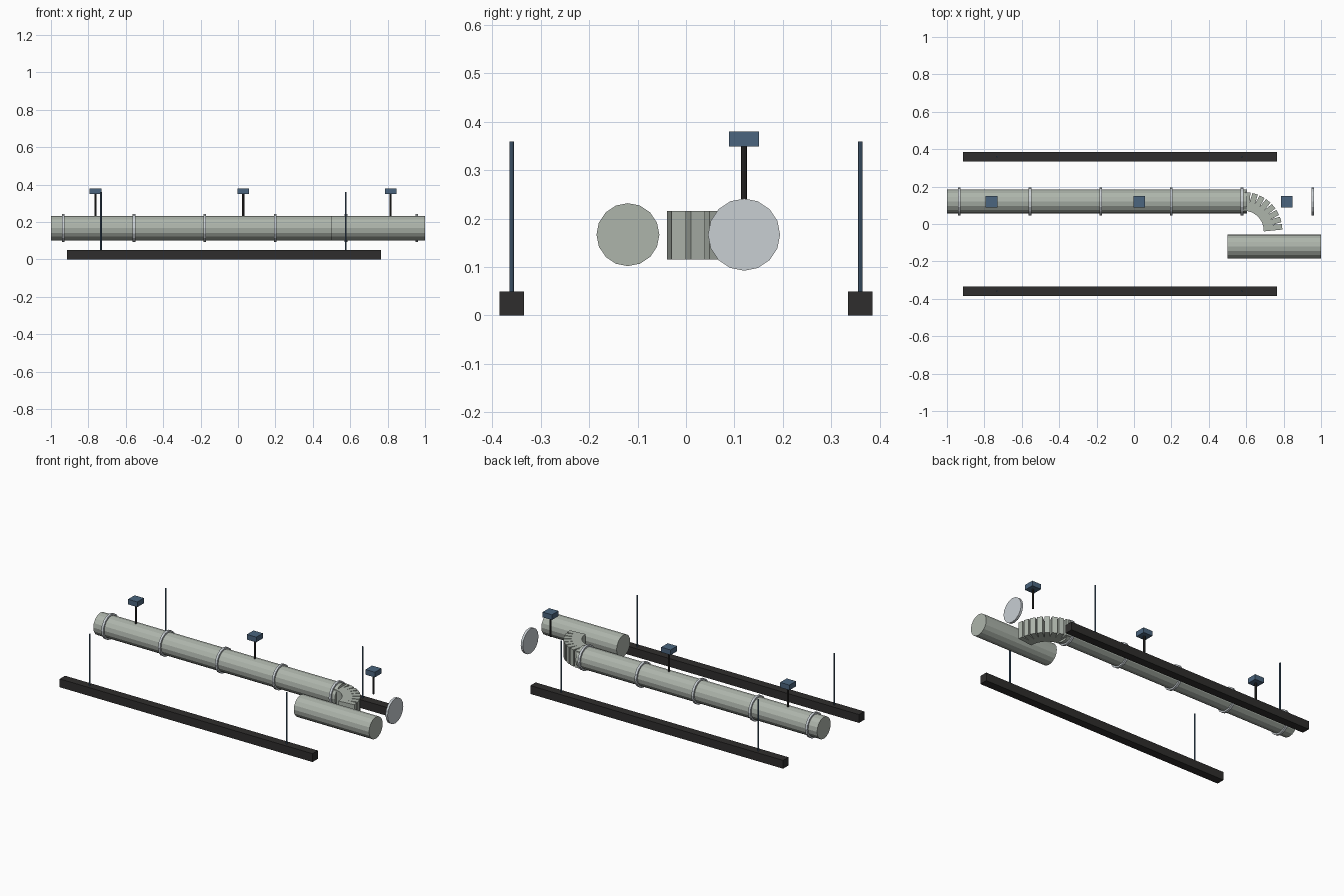
import bpy, math
from mathutils import Matrix, Vector

if "Cube" in bpy.data.objects:
    bpy.data.objects.remove(bpy.data.objects["Cube"])


def material(name, rgb):
    m = bpy.data.materials.new(name)
    m.diffuse_color = (*rgb, 1)
    m.use_nodes = True
    m.node_tree.nodes["Principled BSDF"].inputs["Base Color"].default_value = m.diffuse_color
    return m


DUCT = material("duct grey", (0.42, 0.46, 0.41))
FLANGE = material("flange silver", (0.58, 0.62, 0.65))
BLACK = material("dark steel", (0.028, 0.027, 0.026))
BLUE = material("steel blue", (0.07, 0.13, 0.21))


def box(name, centre, size, mat, angle=0):
    bpy.ops.mesh.primitive_cube_add(size=1, location=centre, rotation=(0, 0, angle))
    ob = bpy.context.object
    ob.name, ob.scale = name, size
    ob.data.materials.append(mat)
    return ob


def tube(name, start, end, radius, sides, mat):
    a, b = Vector(start), Vector(end)
    bpy.ops.mesh.primitive_cylinder_add(vertices=sides, radius=radius, depth=(b - a).length,
                                        location=(a + b) / 2)
    ob = bpy.context.object
    if abs(b.x - a.x) > 1e-6:
        ob.rotation_euler = (0, math.pi / 2, 0)
    ob.name = name
    ob.data.materials.append(mat)
    return ob


Z, Y = 0.167, 0.12

# Long duct and short return duct
tube("main_duct", (-1, Y, Z), (0.605, Y, Z), 0.065, 16, DUCT)
tube("return_duct", (0.5, -Y, Z), (1, -Y, Z), 0.065, 16, DUCT)

# Evenly spaced flange rings
for i in range(6):
    x = -0.934 + i * 0.3778
    tube(f"flange_ring_{i + 1}", (x - 0.007, Y, Z), (x + 0.007, Y, Z), 0.0745, 16, FLANGE)

# Segmented elbow: blocks fanned around a quarter turn
STEPS, RADIUS = 8, 0.155
for i in range(STEPS):
    a = (i + 0.5) * math.pi / 2 / STEPS
    box(f"elbow_segment_{i + 1}",
        (0.588 + RADIUS * math.cos(a), -0.035 + RADIUS * math.sin(a), 0.166),
        (0.1, 0.03, 0.1), DUCT, a)

# Hangers with top plates
for i, x in enumerate((-0.762, 0.028, 0.816)):
    tube(f"hanger_post_{i + 1}", (x, Y, 0.23), (x, Y, 0.352), 0.006, 8, BLACK)
    box(f"hanger_plate_{i + 1}", (x, Y, 0.3645), (0.062, 0.062, 0.031), BLUE)

# Floor rails with upright rods on both sides
for side, s in (("front", -1), ("back", 1)):
    box(f"{side}_rail", (-0.075, s * 0.36, 0.025), (1.68, 0.05, 0.05), BLACK)
    for i, x in enumerate((-0.732, 0.576)):
        tube(f"{side}_rod_{i + 1}", (x, s * 0.36, 0.045), (x, s * 0.36, 0.359), 0.0045, 8, BLUE)
